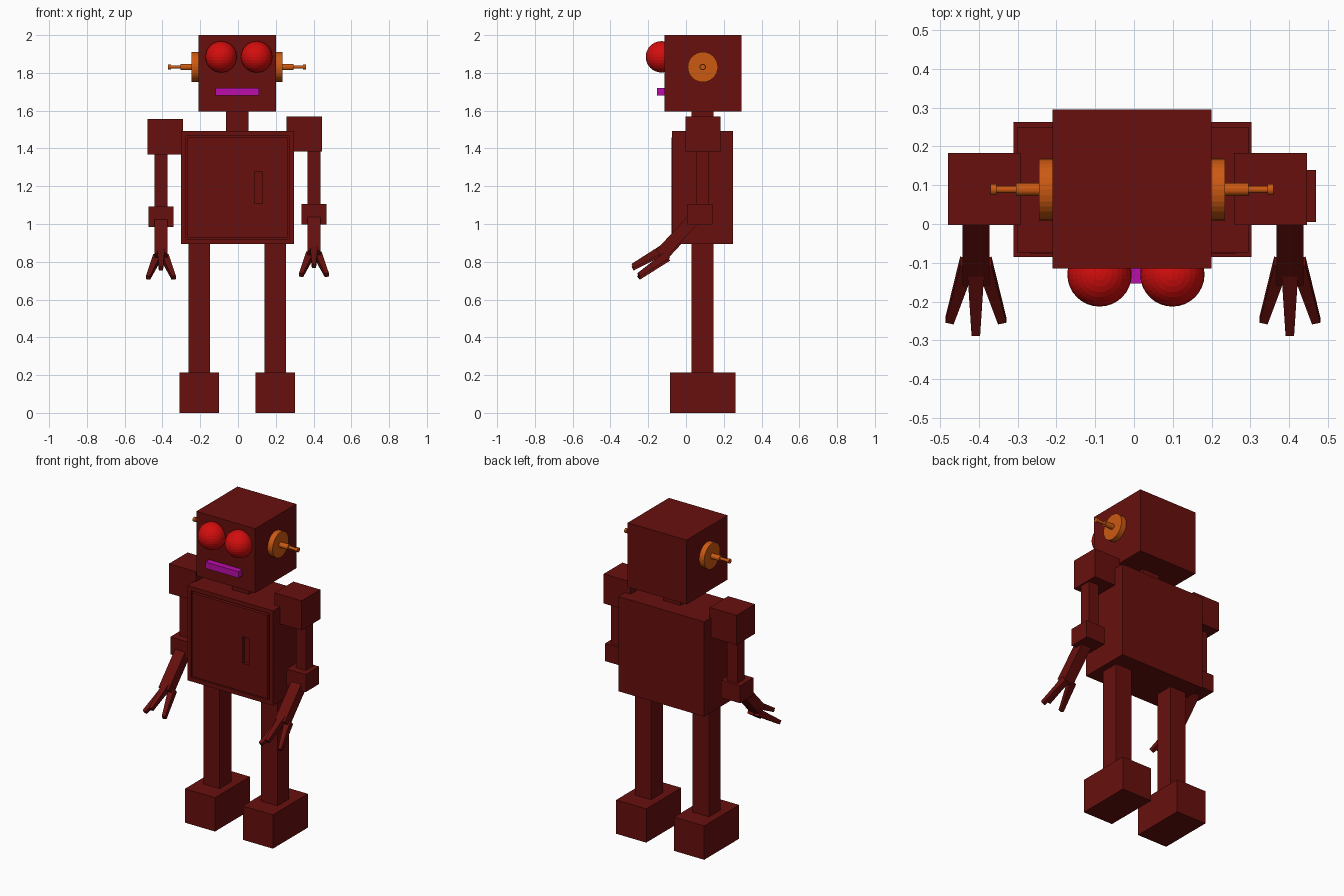
import bpy, bmesh
from mathutils import Vector

if "Cube" in bpy.data.objects:
    bpy.data.objects.remove(bpy.data.objects["Cube"])


def mat(name, rgb):
    m = bpy.data.materials.new(name)
    m.diffuse_color = (*rgb, 1)
    m.use_nodes = True
    m.node_tree.nodes["Principled BSDF"].inputs["Base Color"].default_value = m.diffuse_color
    return m


RED = mat("dark_red", (0.135, 0.005, 0.004))
EYE = mat("bright_red", (0.65, 0.004, 0.004))
ORANGE = mat("orange", (0.6, 0.1, 0.006))
PURPLE = mat("purple", (0.5, 0.004, 0.4))


def finish(bm, name, material):
    bmesh.ops.recalc_face_normals(bm, faces=bm.faces)
    me = bpy.data.meshes.new(name)
    bm.to_mesh(me)
    bm.free()
    me.materials.append(material)
    ob = bpy.data.objects.new(name, me)
    bpy.context.collection.objects.link(ob)
    return ob


def box_bm(lo, hi):
    bm = bmesh.new()
    bmesh.ops.create_cube(bm, size=1)
    for v in bm.verts:
        v.co = [(a + b) / 2 + c * (b - a) for a, b, c in zip(lo, hi, v.co)]
    return bm


def box(name, lo, hi, material=RED):
    return finish(box_bm(lo, hi), name, material)


def beam(name, a, b, start, end):
    """Square-section bar from a to b; start/end give (width, thickness)."""
    a, b = Vector(a), Vector(b)
    d = (b - a).normalized()
    up = d.cross(Vector((1, 0, 0))).normalized()
    side = up.cross(d)
    bm = bmesh.new()
    rings = []
    for p, (w, t) in ((a, start), (b, end)):
        rings.append([bm.verts.new(p + side * w / 2 * i + up * t / 2 * j)
                      for i, j in ((-1, -1), (1, -1), (1, 1), (-1, 1))])
    for ring in rings:
        bm.faces.new(ring)
    for i in range(4):
        k = (i + 1) % 4
        bm.faces.new((rings[0][i], rings[0][k], rings[1][k], rings[1][i]))
    return finish(bm, name, RED)


def cylinder(name, x0, x1, r, y, z):
    bpy.ops.mesh.primitive_cylinder_add(vertices=32, radius=r, depth=abs(x1 - x0),
                                        location=((x0 + x1) / 2, y, z),
                                        rotation=(0, 1.570796, 0))
    ob = bpy.context.object
    ob.name = name
    ob.data.materials.append(ORANGE)


# Head, neck and mouth
box("head", (-0.21, -0.115, 1.595), (0.20, 0.295, 2.0))
box("neck", (-0.063, 0.03, 1.48), (0.055, 0.146, 1.60))
box("mouth", (-0.12, -0.153, 1.68), (0.11, -0.10, 1.72), PURPLE)

# Torso with a door panel framed by a groove
bm = box_bm((-0.302, -0.073, 0.895), (0.296, 0.25, 1.492))
bm.normal_update()
front = min(bm.faces, key=lambda f: f.calc_center_median().y)
for thick, depth in ((0.036, 0), (0.001, -0.015), (0.011, 0), (0.001, 0.019)):
    bmesh.ops.inset_region(bm, faces=[front], thickness=thick, depth=depth)
torso = finish(bm, "torso", RED)

# Recessed door handle
cutter = box("handle_cutter", (0.087, -0.15, 1.108), (0.13, -0.06, 1.275))
cutter.hide_render = True
cutter.hide_viewport = True
mod = torso.modifiers.new("handle_recess", 'BOOLEAN')
mod.operation = 'DIFFERENCE'
mod.solver = 'EXACT'
mod.object = cutter

for s, side in ((-1, "left"), (1, "right")):
    # Eyes
    bpy.ops.mesh.primitive_uv_sphere_add(segments=32, ring_count=16, radius=0.083,
                                         location=(0.005 + s * 0.094, -0.13, 1.885))
    eye = bpy.context.object
    eye.name = side + "_eye"
    eye.data.materials.append(EYE)

    # Ear discs with stepped antennae
    for part, a, b, r in (("ear_disc", 0.19, 0.24, 0.08), ("antenna_base", 0.235, 0.30, 0.017),
                          ("antenna_rod", 0.295, 0.36, 0.009), ("antenna_tip", 0.35, 0.365, 0.014)):
        cylinder(f"{side}_{part}", s * a - 0.005, s * b - 0.005, r, 0.089, 1.831)

    # Legs and feet
    c = s * 0.202 - 0.004
    box(side + "_leg", (c - 0.057, 0.03, 0.20), (c + 0.057, 0.146, 0.90))
    box(side + "_foot", (c - 0.105, -0.085, 0), (c + 0.105, 0.263, 0.213))

    # Arms: the left one hangs slightly lower
    dz = -0.014 if s < 0 else 0
    sx = -0.386 if s < 0 else 0.352
    x = -0.408 if s < 0 else 0.402
    box(side + "_shoulder", (sx - 0.094, -0.003, 1.383 + dz), (sx + 0.094, 0.183, 1.569 + dz))
    box(side + "_upper_arm", (x - 0.035, 0.052, 1.08 + dz), (x + 0.035, 0.122, 1.40 + dz))
    box(side + "_elbow", (x - 0.067, 0.005, 0.997 + dz), (x + 0.067, 0.139, 1.107 + dz))
    beam(side + "_forearm", (x, 0.06, 1.048 + dz), (x, -0.135, 0.838 + dz),
         (0.07, 0.066), (0.07, 0.066))

    # Three tapered fingers
    beam(side + "_middle_finger", (x, -0.125, 0.868 + dz), (x, -0.283, 0.778 + dz),
         (0.042, 0.042), (0.022, 0.024))
    for k, label in ((-1, "inner"), (1, "outer")):
        beam(f"{side}_{label}_finger", (x + k * 0.022, -0.10, 0.835 + dz),
             (x + k * 0.068, -0.25, 0.73 + dz), (0.038, 0.042), (0.022, 0.024))
